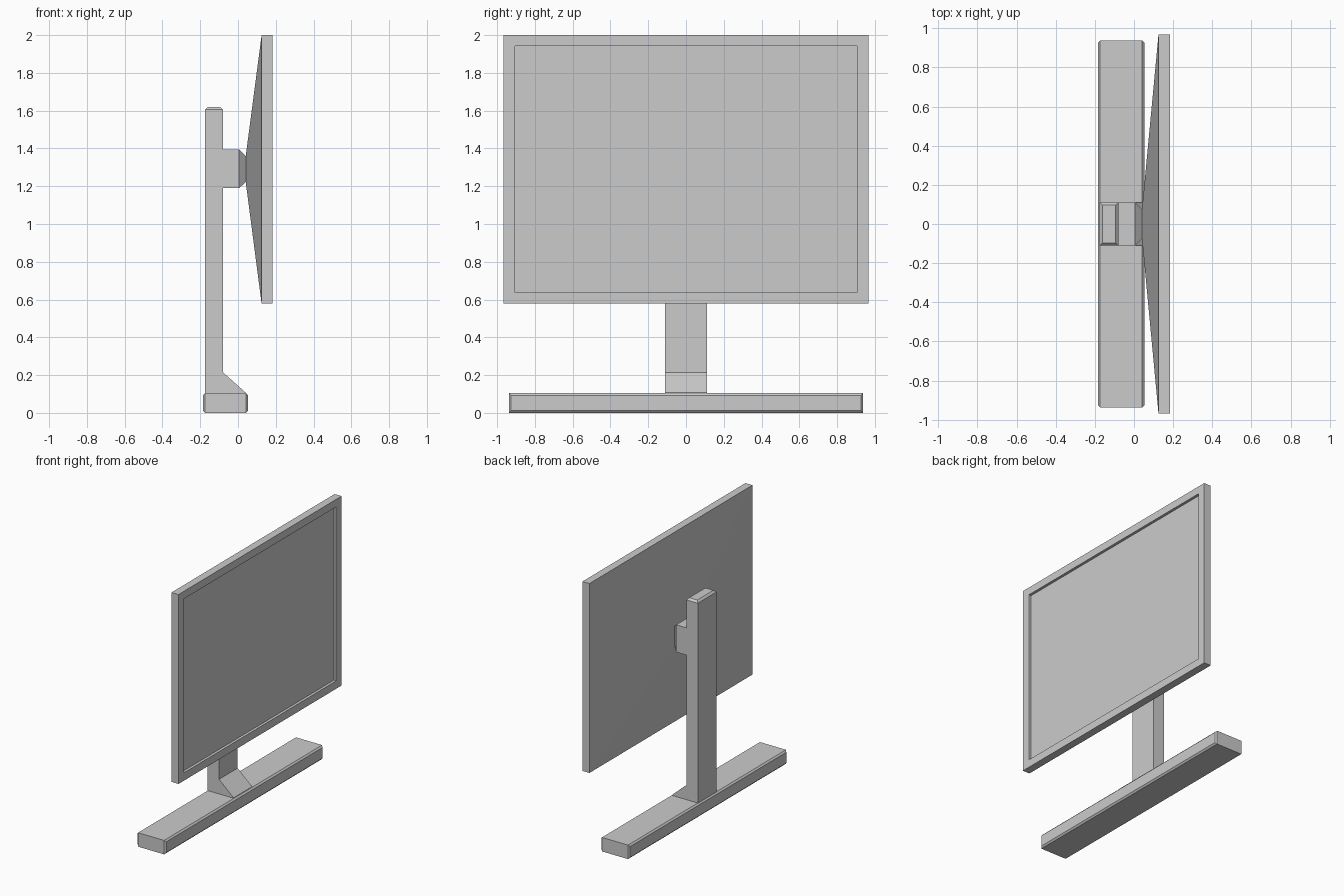
import bpy
import bmesh

cube = bpy.data.objects.get("Cube")
if cube:
    bpy.data.objects.remove(cube, do_unlink=True)

grey = bpy.data.materials.new("light grey plastic")
grey.use_nodes = True
COLOUR = (0.6, 0.6, 0.6, 1)
grey.diffuse_color = COLOUR
grey.node_tree.nodes["Principled BSDF"].inputs["Base Color"].default_value = COLOUR


def finish(name, bm):
    bmesh.ops.recalc_face_normals(bm, faces=bm.faces[:])
    mesh = bpy.data.meshes.new(name)
    bm.to_mesh(mesh)
    bm.free()
    mesh.materials.append(grey)
    obj = bpy.data.objects.new(name, mesh)
    bpy.context.collection.objects.link(obj)
    return obj


def loft_x(name, stations):
    """Join rectangles (x, half width in y, low z, high z) into a closed solid."""
    bm = bmesh.new()
    rings = [[bm.verts.new((x, y, z)) for y, z in
              ((-h, lo), (h, lo), (h, hi), (-h, hi))] for x, h, lo, hi in stations]
    for a, b in zip(rings, rings[1:]):
        for i in range(4):
            j = (i + 1) % 4
            bm.faces.new((a[i], a[j], b[j], b[i]))
    bm.faces.new(rings[0])
    bm.faces.new(rings[-1])
    return finish(name, bm)


def extrude_y(name, profile, half):
    """Extrude an x-z profile across the width."""
    bm = bmesh.new()
    face = bm.faces.new([bm.verts.new((x, -half, z)) for x, z in profile])
    side = bmesh.ops.extrude_face_region(bm, geom=[face])["geom"]
    for v in side:
        if isinstance(v, bmesh.types.BMVert):
            v.co.y = half
    # Keep the starting cap so the solid is closed
    if not any(all(abs(v.co.y + half) < 1e-5 for v in f.verts) for f in bm.faces):
        bm.faces.new([v for v in bm.verts if v.co.y < 0])
    return finish(name, bm)


# Long foot bar with chamfered long sides
loft_x("base", [(-0.185, 0.926, 0.012, 0.093), (-0.174, 0.937, 0, 0.105),
                (0.042, 0.937, 0, 0.105), (0.053, 0.926, 0.012, 0.093)])

# Upright with its sloping foot and the arm block in one side profile
BACK, FRONT, HALF = -0.175, -0.08, 0.11
extrude_y("column", [(BACK, 0.09), (0.04, 0.09), (0.04, 0.108), (FRONT, 0.215),
                     (FRONT, 1.19), (0.005, 1.19), (0.005, 1.395),
                     (FRONT, 1.395), (FRONT, 1.605), (BACK, 1.605)], HALF)

# Chamfered cap on top of the upright
bm = bmesh.new()
rings = []
for z, inset in ((1.605, 0), (1.62, 0.014)):
    rings.append([bm.verts.new((x, y, z)) for x, y in (
        (BACK + inset, -HALF + inset), (FRONT - inset, -HALF + inset),
        (FRONT - inset, HALF - inset), (BACK + inset, HALF - inset))])
for i in range(4):
    j = (i + 1) % 4
    bm.faces.new((rings[0][i], rings[0][j], rings[1][j], rings[1][i]))
bm.faces.new(rings[1])
bm.faces.new(rings[0])
finish("column_cap", bm)

# Tapered mount between arm and display
loft_x("mount", [(0.005, 0.11, 1.19, 1.395), (0.042, 0.075, 1.222, 1.36)])

# Display: shallow tapered back, slim edge, and recessed screen
loft_x("display", [(0.041, 0.075, 1.222, 1.36), (0.125, 0.967, 0.578, 2.0),
                   (0.183, 0.967, 0.578, 2.0), (0.183, 0.904, 0.637, 1.943),
                   (0.163, 0.904, 0.637, 1.943)])
